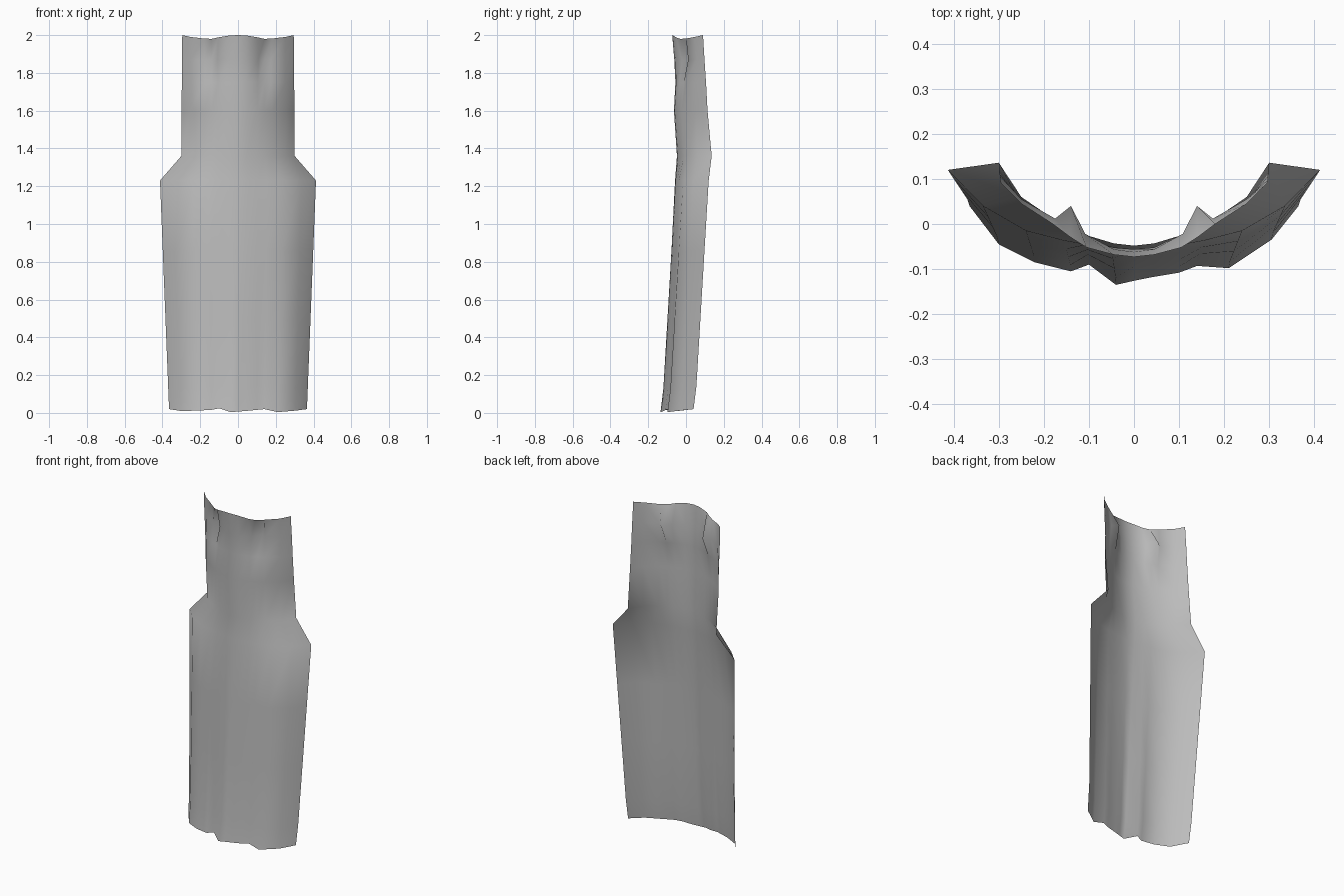
import bpy

if "Cube" in bpy.data.objects:
    bpy.data.objects.remove(bpy.data.objects["Cube"])

# Cross-sections from outer edge to centre line: (z, half-widths, depths)
waist = (1.23, [.413, .335, .24, .155, .105, .05, 0], [.12, .04, -.015, -.037, -.046, -.055, -.058])
shoulder = (1.36, [.30, .25, .18, .14, .105, .045, 0], [.136, .06, .012, -.012, -.025, -.043, -.048])
chest = (1.60, [.30, .255, .18, .14, .105, .045, 0], [.114, .052, .0, -.025, -.04, -.06, -.064])
fold_end = (1.75, [.297, .25, .175, .14, .105, .045, 0], [.106, .05, .0, -.012, -.035, -.052, -.056])
fold = (1.87, [.297, .25, .175, .14, .108, .045, 0], [.098, .055, .012, .04, -.022, -.056, -.062])
top = (1.99, [.295, .25, .18, .14, .105, .045, 0], [.09, .045, .0, -.03, -.052, -.068, -.073])
top_drop = [.01, .0, -.008, -.01, -.002, .008, .01]

# Uneven lower hem, left to right
hem_x = [-.365, -.30, -.22, -.14, -.10, -.04, 0, .04, .10, .14, .21, .305, .365]
hem_y = [.04, -.045, -.085, -.105, -.09, -.135, -.126, -.118, -.108, -.093, -.098, -.035, .04]
hem_z = [.02, .01, .012, .016, .024, .004, .007, .01, .016, .02, .004, .012, .02]


def mirrored(section, lift=None):
    """Full row of points from a half cross-section."""
    z, xs, ys = section
    lift = lift or [0] * 7
    half = [(x, y, z + d) for x, y, d in zip(xs, ys, lift)]
    return [(-x, y, h) for x, y, h in half] + half[-2::-1]


def blend(a, b, t):
    return [tuple(p + (q - p) * t for p, q in zip(u, v)) for u, v in zip(a, b)]


# Stack the rows from hem to neckline
hem = list(zip(hem_x, hem_y, hem_z))
waist_row = mirrored(waist)
hem_top = [(x, y + .007, z) for x, y, z in blend(hem, waist_row, .1)]
rows = [hem, hem_top]
rows += [blend(hem_top, waist_row, t) for t in (.33, .66)]
rows += [waist_row] + [mirrored(s) for s in (shoulder, chest, fold_end, fold)]
rows.append(mirrored(top, top_drop))

# Skin the rows into one open cloth sheet
n = len(hem)
verts = [p for row in rows for p in row]
faces = [(r * n + c, r * n + c + 1, (r + 1) * n + c + 1, (r + 1) * n + c)
         for r in range(len(rows) - 1) for c in range(n - 1)]
mesh = bpy.data.meshes.new("cloth_panel")
mesh.from_pydata(verts, [], faces)
mesh.shade_smooth()
panel = bpy.data.objects.new("cloth_panel", mesh)
bpy.context.collection.objects.link(panel)

# Plain grey cloth
cloth = bpy.data.materials.new("grey cloth")
cloth.diffuse_color = (.5, .5, .5, 1)
cloth.use_nodes = True
cloth.node_tree.nodes["Principled BSDF"].inputs["Base Color"].default_value = cloth.diffuse_color
mesh.materials.append(cloth)
